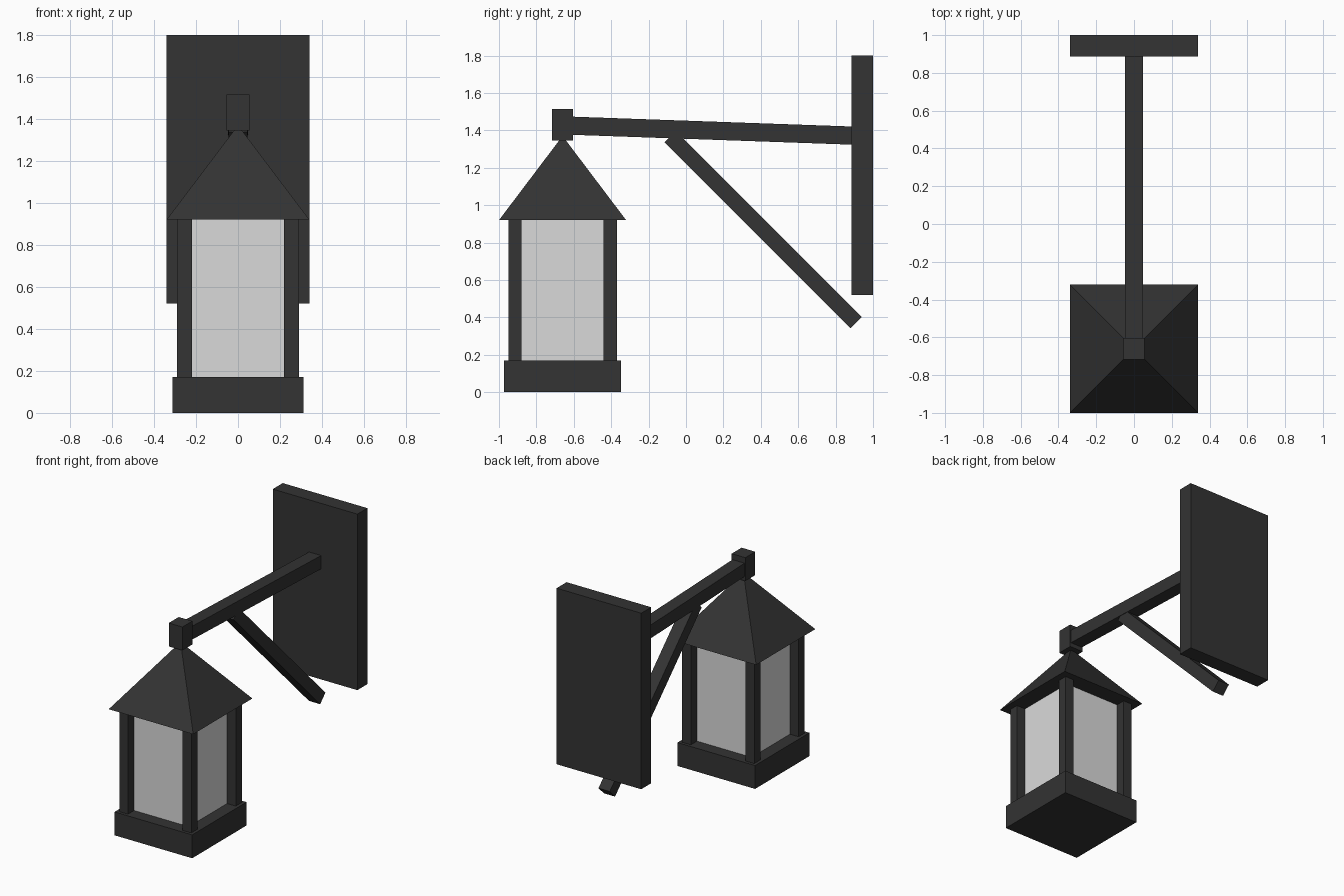
import bpy
import math
from mathutils import Vector

cube = bpy.data.objects.get("Cube")
if cube:
    bpy.data.objects.remove(cube, do_unlink=True)


def make_material(name, rgb):
    mat = bpy.data.materials.new(name)
    mat.use_nodes = True
    mat.diffuse_color = (*rgb, 1)
    bsdf = next(n for n in mat.node_tree.nodes if n.type == 'BSDF_PRINCIPLED')
    bsdf.inputs["Base Color"].default_value = (*rgb, 1)
    return mat


iron = make_material("dark iron", (0.033, 0.033, 0.033))
glass = make_material("pale glass", (0.7, 0.7, 0.7))


def finish(name, mat):
    obj = bpy.context.object
    obj.name = name
    obj.data.materials.append(mat)
    return obj


def box(name, mat, center, size):
    """Axis-aligned box with its scale applied."""
    bpy.ops.mesh.primitive_cube_add(size=1, location=center)
    obj = finish(name, mat)
    for v in obj.data.vertices:
        v.co *= Vector(size)
    return obj


def beam(name, mat, start, end, width, depth):
    """Square-cut bar between two (y, z) points on the centre plane."""
    a, b = Vector((0, *start)), Vector((0, *end))
    d = b - a
    obj = box(name, mat, (a + b) / 2, (width, d.length, depth))
    obj.rotation_euler.x = math.atan2(d.z, d.y)
    return obj


LANTERN_Y = -0.66
BASE_TOP, EAVES, APEX = 0.17, 0.92, 1.37
ROOF_HALF = 0.34
BODY_HALF, POST = 0.29, 0.07
body_mid, body_height = (BASE_TOP + EAVES) / 2, EAVES - BASE_TOP

# Wall plate
box("wall_plate", iron, (0, 0.943, 1.16), (0.68, 0.114, 1.28))

# Bracket: sloping arm, diagonal brace and end cap
beam("arm", iron, (-0.64, 1.426), (0.95, 1.370), 0.097, 0.097)
beam("brace", iron, (0.91, 0.372), (-0.085, 1.367), 0.09, 0.086)
box("arm_cap", iron, (0, LANTERN_Y, 1.43), (0.11, 0.114, 0.17))

# Lantern base and glass
box("lantern_base", iron, (0, LANTERN_Y, BASE_TOP / 2), (0.624, 0.624, BASE_TOP))
inner = 2 * (BODY_HALF - POST)
box("glass_panes", glass, (0, LANTERN_Y, body_mid), (inner, inner, body_height))

# Corner posts
offset = BODY_HALF - POST / 2
for side, sx in (("right", -1), ("left", 1)):
    for end, sy in (("front", -1), ("back", 1)):
        box(f"{end}_{side}_post", iron,
            (sx * offset, LANTERN_Y + sy * offset, body_mid),
            (POST, POST, body_height))

# Pyramid roof
bpy.ops.mesh.primitive_cone_add(
    vertices=4, radius1=ROOF_HALF * math.sqrt(2), radius2=0, depth=APEX - EAVES,
    location=(0, LANTERN_Y, (EAVES + APEX) / 2), rotation=(0, 0, math.pi / 4))
finish("lantern_roof", iron)
